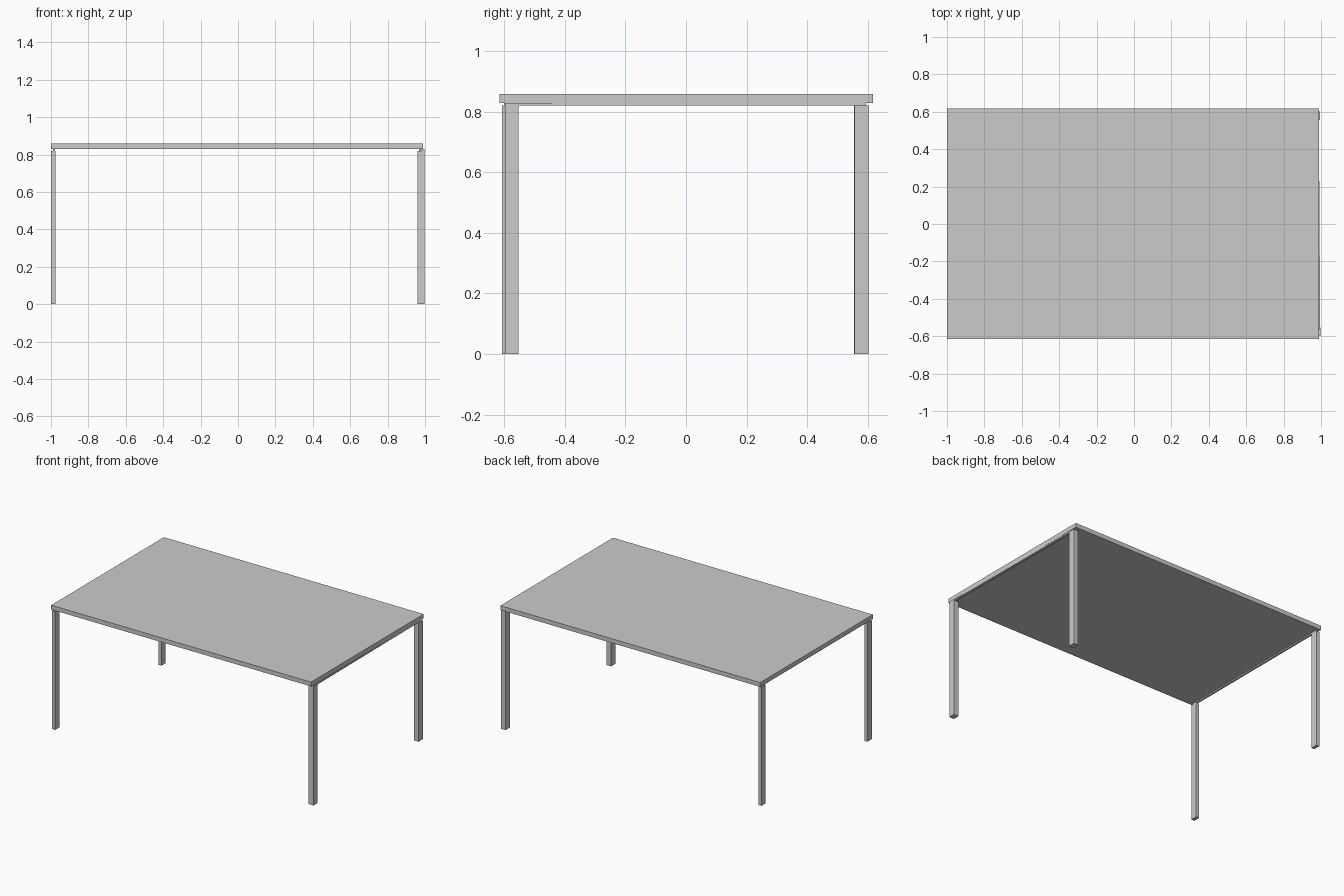
import bpy, bmesh

if "Cube" in bpy.data.objects:
    bpy.data.objects.remove(bpy.data.objects["Cube"])


def prism(name, outline, z0, z1):
    """Extrude a counter-clockwise xy outline from z0 to z1."""
    bm = bmesh.new()
    face = bm.faces.new([bm.verts.new((x, y, z0)) for x, y in outline])
    ext = bmesh.ops.extrude_face_region(bm, geom=[face])
    top = [v for v in ext["geom"] if isinstance(v, bmesh.types.BMVert)]
    bmesh.ops.translate(bm, verts=top, vec=(0, 0, z1 - z0))
    bmesh.ops.recalc_face_normals(bm, faces=bm.faces)
    mesh = bpy.data.meshes.new(name)
    bm.to_mesh(mesh)
    bm.free()
    obj = bpy.data.objects.new(name, mesh)
    bpy.context.collection.objects.link(obj)
    return obj


def box(name, x0, x1, y0, y1, z0, z1):
    return prism(name, [(x0, y0), (x1, y0), (x1, y1), (x0, y1)], z0, z1)


TOP_Z, SLAB_Z, LEG_Z = 0.859, 0.829, 0.82

# Table top
box("table_top", -1.0, 0.99, -0.615, 0.615 + 0.002, SLAB_Z, TOP_Z)

# Legs
for name, x0, x1, y0, y1 in [
    ("front_left_leg", -0.999, -0.975, -0.608, -0.56),
    ("back_left_leg", -0.999, -0.975, 0.555, 0.602),
    ("front_right_leg", 0.96, 0.997, -0.598, -0.553),
    ("back_right_leg", 0.96, 0.994, 0.556, 0.602),
]:
    box(name, x0, x1, y0, y1, 0, LEG_Z)

# Thin rails under the short edges, the right one slightly skewed
box("left_rail", -0.99, -0.978, -0.6, 0.595, LEG_Z, SLAB_Z)
prism("right_rail", [(0.978, -0.598), (0.996, -0.598), (0.988, 0.595), (0.97, 0.595)],
      LEG_Z, SLAB_Z)
